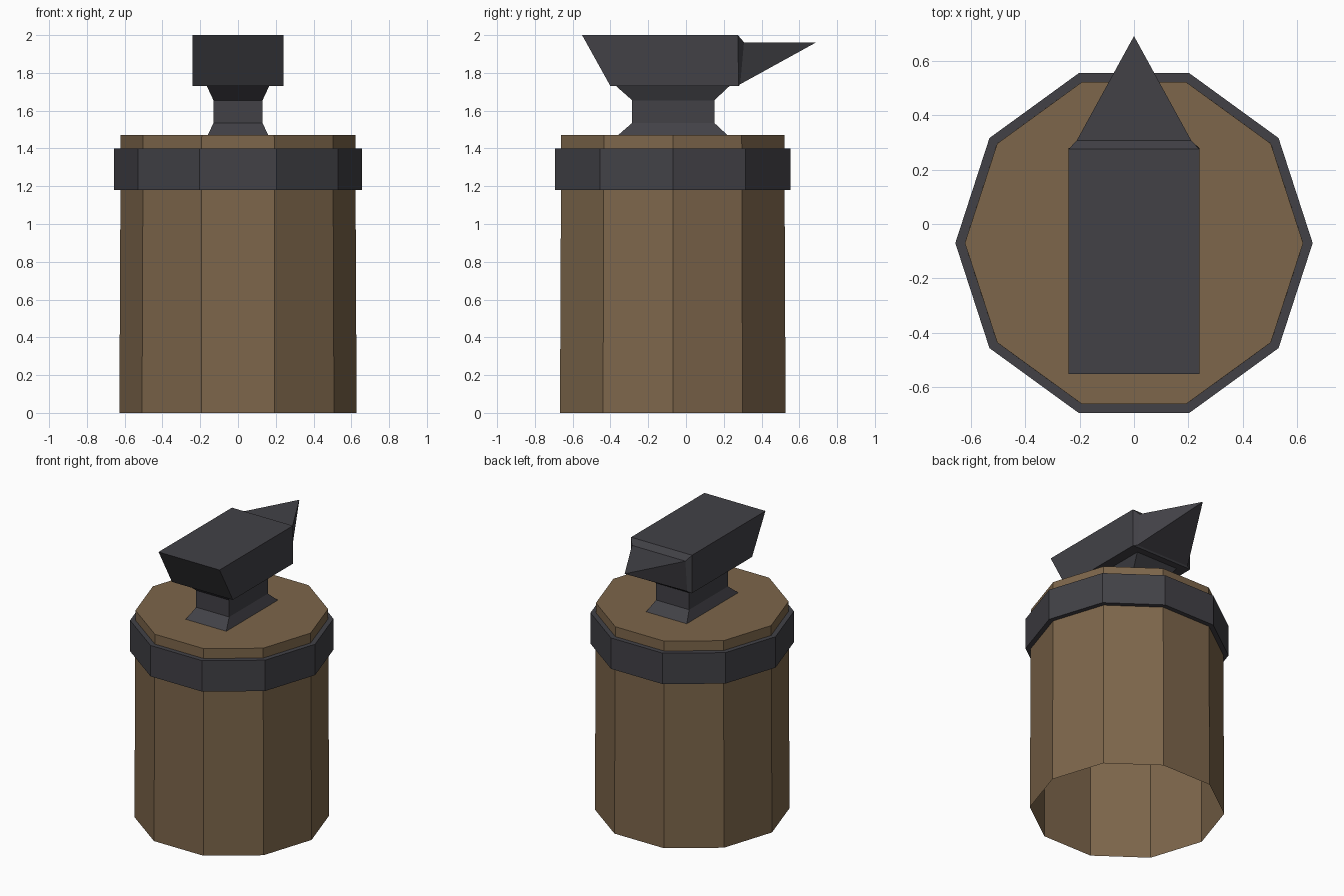
import bpy, bmesh, math

if "Cube" in bpy.data.objects:
    bpy.data.objects.remove(bpy.data.objects["Cube"])


def material(name, color):
    m = bpy.data.materials.new(name)
    m.diffuse_color = (*color, 1)
    m.use_nodes = True
    m.node_tree.nodes["Principled BSDF"].inputs["Base Color"].default_value = m.diffuse_color
    return m


wood = material("brown wood", (0.205, 0.133, 0.070))
iron = material("dark iron", (0.054, 0.053, 0.062))
CY = -0.07  # stump centre in y


def loft(name, rings, mat, start=False, end=False):
    """Bridge successive rings of points; a one-point ring makes a tip."""
    bm = bmesh.new()
    vs = [[bm.verts.new(p) for p in r] for r in rings]
    for a, b in zip(vs, vs[1:]):
        n = len(a)
        for i in range(n):
            j = (i + 1) % n
            if len(b) == 1:
                bm.faces.new((a[i], a[j], b[0]))
            else:
                bm.faces.new((a[i], a[j], b[j], b[i]))
    if start:
        bm.faces.new(vs[0][::-1])
    if end:
        bm.faces.new(vs[-1])
    bmesh.ops.recalc_face_normals(bm, faces=bm.faces)
    me = bpy.data.meshes.new(name)
    bm.to_mesh(me)
    bm.free()
    me.materials.append(mat)
    ob = bpy.data.objects.new(name, me)
    bpy.context.collection.objects.link(ob)
    return ob


def decagon(r, z):
    return [(r * math.cos(k * math.pi / 5), CY + r * math.sin(k * math.pi / 5), z)
            for k in range(10)]


def rect_z(x, y0, y1, z):
    return [(-x, y0, z), (x, y0, z), (x, y1, z), (-x, y1, z)]


def rect_y(x, y_low, z_low, y_high, z_high):
    return [(-x, y_low, z_low), (x, y_low, z_low),
            (x, y_high, z_high), (-x, y_high, z_high)]


# Wooden stump, open underneath
loft("stump", [decagon(0.628, 0), decagon(0.621, 1.47)], wood, end=True)

# Iron band around the stump
loft("band", [decagon(0.621, 1.18), decagon(0.656, 1.18),
              decagon(0.656, 1.40), decagon(0.621, 1.40)], iron)

# Anvil foot and waist
loft("anvil_waist", [rect_z(0.16, -0.36, 0.22, 1.47),
                     rect_z(0.13, -0.285, 0.15, 1.535),
                     rect_z(0.13, -0.285, 0.15, 1.655),
                     rect_z(0.165, -0.37, 0.23, 1.73)], iron)

# Anvil head with slanted heel, bevelled step and pointed horn
loft("anvil_head", [rect_y(0.24, -0.40, 1.73, -0.55, 2.0),
                    rect_y(0.24, 0.278, 1.73, 0.275, 2.0),
                    rect_y(0.21, 0.287, 1.74, 0.307, 1.962),
                    [(0, 0.69, 1.962)]], iron, start=True)
